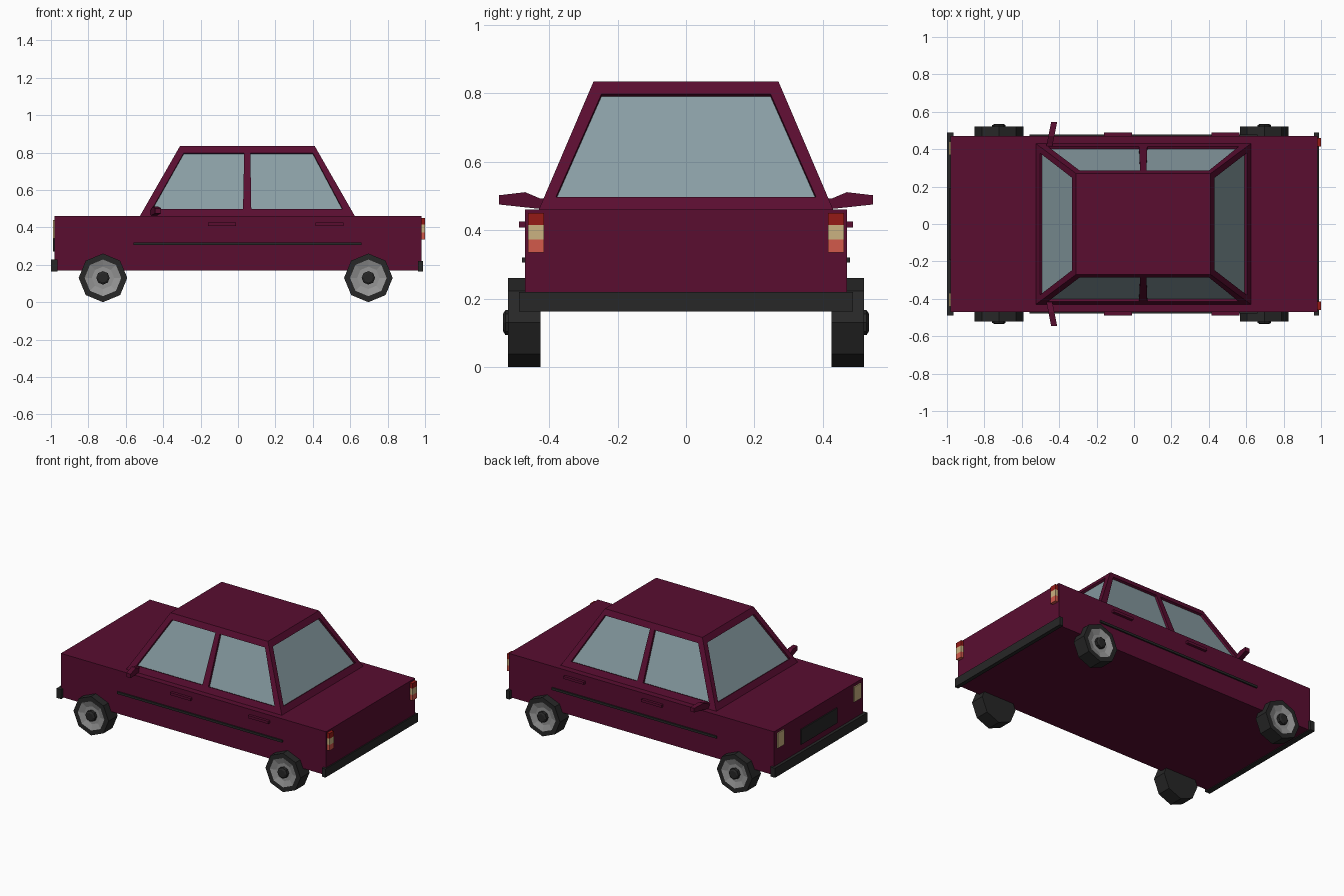
import bpy, bmesh, math
from mathutils import Vector

if "Cube" in bpy.data.objects:
    bpy.data.objects.remove(bpy.data.objects["Cube"])


def material(name, *rgb):
    m = bpy.data.materials.new(name)
    m.diffuse_color = (*rgb, 1)
    m.use_nodes = True
    m.node_tree.nodes["Principled BSDF"].inputs["Base Color"].default_value = m.diffuse_color
    return m


PAINT = material("maroon paint", 0.10, 0.004, 0.03)
GLASS = material("glass", 0.25, 0.34, 0.37)
BLACK = material("black rubber", 0.02, 0.02, 0.02)
STEEL = material("rim grey", 0.3, 0.3, 0.3)
CREAM = material("cream lens", 0.6, 0.45, 0.22)
RED = material("red lens", 0.3, 0.01, 0.008)
CORAL = material("coral lens", 0.65, 0.1, 0.07)


def finish(name, bm, *mats):
    bmesh.ops.remove_doubles(bm, verts=bm.verts, dist=1e-5)
    bmesh.ops.recalc_face_normals(bm, faces=bm.faces)
    me = bpy.data.meshes.new(name)
    bm.to_mesh(me)
    bm.free()
    for m in mats:
        me.materials.append(m)
    ob = bpy.data.objects.new(name, me)
    bpy.context.collection.objects.link(ob)
    return ob


def face(bm, pts, mat=0):
    f = bm.faces.new([bm.verts.new(p) for p in pts])
    f.material_index = mat


def box(name, xs, ys, zs, mat):
    bm = bmesh.new()
    bmesh.ops.create_cube(bm, size=1)
    for v in bm.verts:
        v.co = [a[0] if c < 0 else a[1] for c, a in zip(v.co, (xs, ys, zs))]
    return finish(name, bm, mat)


def side_box(name, xs, ys, zs, mat):
    for s, label in ((1, "left"), (-1, "right")):
        box(f"{name}_{label}", xs, sorted(s * y for y in ys), zs, mat)


# Lower body
box("body", (-0.98, 0.98), (-0.47, 0.47), (0.17, 0.46), PAINT)

# Cabin: tapered shell with recessed windows
Z0, Z1 = 0.46, 0.835


def lerp_z(a, b, z):
    return a + (b - a) * (z - Z0) / (Z1 - Z0)


def side_y(z):
    return lerp_z(0.43, 0.27, z)


def front_x(z):
    return lerp_z(-0.525, -0.31, z)


def rear_x(z):
    return lerp_z(0.625, 0.41, z)


def window(bm, outer, inner):
    outer, inner = [Vector(p) for p in outer], [Vector(p) for p in inner]
    n = (inner[1] - inner[0]).cross(inner[2] - inner[0]).normalized()
    mid = sum(inner, Vector()) / 4
    if n.dot(mid - Vector((0.05, 0, 0.5))) < 0:
        n = -n
    deep = [p - n * 0.015 for p in inner]
    for i in range(4):
        j = (i + 1) % 4
        face(bm, (outer[i], outer[j], inner[j], inner[i]))
        face(bm, (inner[i], inner[j], deep[j], deep[i]))
    face(bm, deep, 1)


bm = bmesh.new()
W0, W1 = 0.497, 0.798
for s in (1, -1):
    def quad(low_a, low_b, top_b, top_a, z0, z1):
        return [(low_a, s * side_y(z0), z0), (low_b, s * side_y(z0), z0),
                (top_b, s * side_y(z1), z1), (top_a, s * side_y(z1), z1)]
    window(bm, quad(-0.525, 0.05, 0.05, -0.31, Z0, Z1),
           quad(-0.46, 0.027, 0.033, -0.29, W0, W1))
    window(bm, quad(0.05, 0.625, 0.41, 0.05, Z0, Z1),
           quad(0.071, 0.56, 0.40, 0.066, W0, W1))
for fx in (front_x, rear_x):
    def screen(y0, y1, z0, z1):
        return [(fx(z0), -y0, z0), (fx(z0), y0, z0),
                (fx(z1), y1, z1), (fx(z1), -y1, z1)]
    window(bm, screen(0.43, 0.27, Z0, Z1), screen(0.38, 0.247, W0, W1))
face(bm, [(-0.31, -0.27, Z1), (0.05, -0.27, Z1), (0.41, -0.27, Z1),
          (0.41, 0.27, Z1), (0.05, 0.27, Z1), (-0.31, 0.27, Z1)])
face(bm, [(-0.525, -0.43, Z0), (0.05, -0.43, Z0), (0.625, -0.43, Z0),
          (0.625, 0.43, Z0), (0.05, 0.43, Z0), (-0.525, 0.43, Z0)])
finish("cabin", bm, PAINT, GLASS)


# Wheels: eight-sided lathe of (radius, y, material of the band that follows)
def wheel(name, x, s):
    profile = [(0, 0.425, 0), (0.13, 0.425, 0), (0.13, 0.52, 0), (0.098, 0.52, 1),
               (0.06, 0.508, 1), (0.036, 0.508, 0), (0.036, 0.528, 0),
               (0.025, 0.535, 0), (0, 0.535, 0)]
    bm = bmesh.new()

    def ring(r, y):
        return [(x + r * math.sin(k * math.pi / 4), s * y,
                 0.13 + r * math.cos(k * math.pi / 4)) for k in range(8)]
    for (r0, y0, m), (r1, y1, _) in zip(profile, profile[1:]):
        a, b = ring(r0, y0), ring(r1, y1)
        for k in range(8):
            j = (k + 1) % 8
            pts = [a[k]] + ([a[j]] if r0 else []) + ([b[j]] if r1 else []) + [b[k]]
            face(bm, pts, m)
    finish(name, bm, BLACK, STEEL)


for s, side in ((1, "left"), (-1, "right")):
    wheel(f"front_wheel_{side}", -0.722, s)
    wheel(f"rear_wheel_{side}", 0.697, s)

    # Wing mirror: stepped profile swept back towards the tip
    bm = bmesh.new()
    profile = [(0.41, 0.463), (0.435, 0.463), (0.546, 0.475), (0.546, 0.502),
               (0.47, 0.511), (0.425, 0.492), (0.41, 0.492)]
    bottom = [bm.verts.new((-0.468 + 0.2 * (y - 0.42), s * y, z)) for y, z in profile]
    f = bm.faces.new(bottom)
    new = bmesh.ops.extrude_face_region(bm, geom=[f])["geom"]
    bmesh.ops.translate(bm, vec=(0.032, 0, 0),
                        verts=[v for v in new if isinstance(v, bmesh.types.BMVert)])
    finish(f"wing_mirror_{side}", bm, PAINT)

# Bumpers and grille
box("front_bumper", (-1.0, -0.965), (-0.488, 0.488), (0.165, 0.228), BLACK)
box("rear_bumper", (0.962, 0.988), (-0.488, 0.488), (0.163, 0.22), BLACK)
box("grille", (-0.988, -0.97), (-0.19, 0.19), (0.27, 0.37), BLACK)

# Side trim and door handles
side_box("side_trim", (-0.56, 0.66), (0.46, 0.479), (0.305, 0.32), BLACK)
side_box("front_door_handle", (-0.16, -0.01), (0.46, 0.488), (0.408, 0.425), PAINT)
side_box("rear_door_handle", (0.415, 0.565), (0.46, 0.488), (0.408, 0.425), PAINT)

# Lights
side_box("headlight", (-0.988, -0.97), (0.37, 0.44), (0.34, 0.44), CREAM)
for name, zs, mat in (("brake_light", (0.415, 0.45), RED),
                      ("reverse_light", (0.373, 0.415), CREAM),
                      ("tail_light", (0.335, 0.373), CORAL)):
    side_box(name, (0.97, 1.0), (0.415, 0.461), zs, mat)
